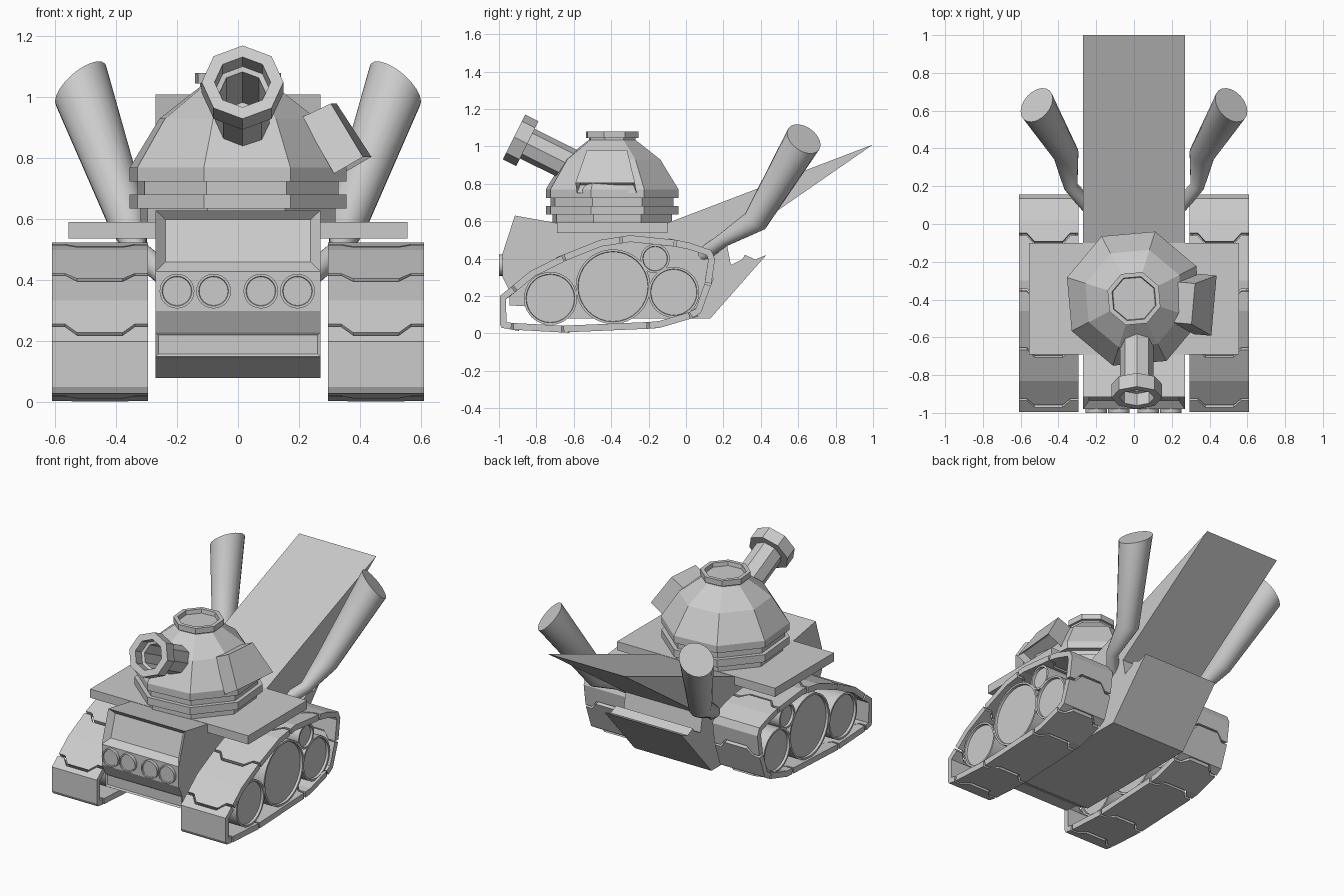
import bpy, bmesh, math
from mathutils import Vector, Matrix

if "Cube" in bpy.data.objects:
    bpy.data.objects.remove(bpy.data.objects["Cube"])

grey = bpy.data.materials.new("plain_grey")
grey.use_nodes = True
COLOUR = (0.6, 0.6, 0.6, 1)
grey.diffuse_color = COLOUR
grey.node_tree.nodes["Principled BSDF"].inputs["Base Color"].default_value = COLOUR


def finish(name, bm, mirror=False, smooth=False, recalc=True):
    if recalc:
        bmesh.ops.recalc_face_normals(bm, faces=bm.faces[:])
    mesh = bpy.data.meshes.new(name)
    bm.to_mesh(mesh)
    bm.free()
    mesh.materials.append(grey)
    ob = bpy.data.objects.new(name, mesh)
    bpy.context.collection.objects.link(ob)
    if smooth:
        bpy.ops.object.select_all(action='DESELECT')
        ob.select_set(True)
        bpy.context.view_layer.objects.active = ob
        bpy.ops.object.shade_smooth_by_angle(angle=math.radians(35))
    if mirror:
        ob.modifiers.new("mirror", 'MIRROR').use_mirror_merge = False
    return ob


def ring(centre, axis, r, n, phase=0.0):
    """Circle of points around an axis, starting at the side nearest +x (or +y)."""
    a = Vector(axis).normalized()
    ref = Vector((0, 1, 0)) if abs(a.x) > 0.9 else Vector((1, 0, 0))
    u = (ref - a * ref.dot(a)).normalized()
    v = a.cross(u)
    angles = [phase + 2 * math.pi * i / n for i in range(n)]
    return [Vector(centre) + r * (math.cos(t) * u + math.sin(t) * v) for t in angles]


def loft(bm, rings):
    """Skin a list of point rings and cap both ends."""
    loops = [[bm.verts.new(p) for p in pts] for pts in rings]
    n = len(loops[0])
    for a, b in zip(loops, loops[1:]):
        for i in range(n):
            j = (i + 1) % n
            bm.faces.new((a[i], a[j], b[j], b[i]))
    bm.faces.new(loops[0])
    bm.faces.new(loops[-1])


def turned(bm, origin, axis, steps, n, phase=0.0):
    """Turned shape from (radius, distance along axis) steps."""
    a = Vector(axis).normalized()
    loft(bm, [ring(Vector(origin) + a * d, a, r, n, phase) for r, d in steps])


def slab(bm, x0, x1, profile):
    """Extrude a (y, z) profile along x."""
    loft(bm, [[Vector((x, y, z)) for y, z in profile] for x in (x0, x1)])


# Hull with swept rear wing, recessed grille and bumper panel
hull = bmesh.new()
slab(hull, -0.27, 0.27, [
    (-0.915, 0.63), (-0.69, 0.59), (-0.1, 0.59), (1.0, 1.01), (0.22, 0.47),
    (0.24, 0.365), (0.3, 0.395), (0.315, 0.42), (0.37, 0.395), (0.43, 0.42),
    (0.13, 0.08), (-0.75, 0.08), (-0.86, 0.145), (-0.945, 0.15),
    (-0.945, 0.23), (-0.98, 0.3), (-0.98, 0.43)])
bmesh.ops.recalc_face_normals(hull, faces=hull.faces[:])
hull.faces.ensure_lookup_table()
for low, high, margin, depth in ((0.43, 0.63, 0.045, 0.035), (0.15, 0.23, 0.013, 0.008)):
    panel = [f for f in hull.faces if f.normal.y < -0.9
             and abs(f.calc_center_median().z - (low + high) / 2) < 0.01]
    bmesh.ops.inset_individual(hull, faces=panel, thickness=margin)
    bmesh.ops.translate(hull, vec=(0, depth, 0), verts=list({v for f in panel for v in f.verts}))
finish("hull", hull)

# Deck plate under the turret
deck = bmesh.new()
slab(deck, -0.555, 0.555, [(-0.69, 0.537), (-0.69, 0.592), (-0.1, 0.592), (-0.1, 0.537)])
finish("deck_plate", deck)

# Headlights
lights = bmesh.new()
for x in (-0.2, -0.08, 0.075, 0.195):
    turned(lights, (x, -0.96, 0.365), (0, -1, 0),
           [(0.057, 0), (0.057, 0.04), (0.049, 0.04), (0.047, 0.034)], 24)
finish("headlights", lights, smooth=True)

# Turret: stepped octagonal rings, dome and hatch
MID = Vector((0, -0.395, 0))
turret = bmesh.new()
turned(turret, MID, (0, 0, 1), [
    (0.335, 0.57), (0.335, 0.635), (0.372, 0.635), (0.372, 0.682), (0.345, 0.682),
    (0.345, 0.725), (0.372, 0.725), (0.372, 0.77), (0.27, 0.93), (0.13, 1.035),
    (0.13, 1.045), (0.147, 1.045), (0.147, 1.08), (0.122, 1.08), (0.118, 1.055)],
    8, math.radians(27.5))
finish("turret", turret)

# Gun barrel with flared muzzle and open bore
gun = bmesh.new()
turned(gun, (0.015, -0.92, 1.05), (0, 0.895, -0.445), [
    (0.088, 0.52), (0.088, 0.08), (0.134, 0.08), (0.134, 0), (0.092, 0),
    (0.092, 0.07), (0.075, 0.075), (0.075, 0.3)], 8)
finish("gun_barrel", gun)

# Turret window box with a sunken pane
window = bmesh.new()
loft(window, [[Vector((u, s * w, z)) for u, w, z, s in (
    (lo[0], 0.16, lo[1], -1), (lo[0], 0.16, lo[1], 1),
    (hi[0], 0.108, hi[1], 1), (hi[0], 0.108, hi[1], -1))]
    for lo, hi in (((0.33, 0.75), (0.22, 0.935)), ((0.425, 0.805), (0.315, 0.98)))])
bmesh.ops.recalc_face_normals(window, faces=window.faces[:])
pane = [max(window.faces, key=lambda f: f.calc_center_median().x)]
bmesh.ops.inset_individual(window, faces=pane, thickness=0.024)
bmesh.ops.translate(window, vec=pane[0].normal * -0.04, verts=pane[0].verts[:])
bmesh.ops.transform(window, verts=window.verts[:],
                    matrix=Matrix.Translation(MID) @ Matrix.Rotation(math.radians(-5), 4, 'Z'))
finish("turret_window", window)

# Exhaust pipes: bent, widening, with slanted mouths
path = [((0.24, 0.09, 0.42), 0.038), ((0.335, 0.2, 0.5), 0.038),
        ((0.36, 0.37, 0.6), 0.068), ((0.515, 0.63, 1.04), 0.1)]
pts = [Vector(p) for p, r in path]
rings = []
for i, (p, r) in enumerate(path):
    axis = pts[min(i + 1, 3)] - pts[max(i - 1, 0)]
    rings.append(ring(p, axis, r, 20))
cone_axis = (pts[3] - pts[2]).normalized()
cut = Vector((0.6, 0.45, 0.66))
rings[3] = [p + cone_axis * ((pts[3] - p).dot(cut) / cone_axis.dot(cut)) for p in rings[3]]
pipe = bmesh.new()
loft(pipe, rings)
finish("exhaust_pipes", pipe, mirror=True, smooth=True)

# Wheels with dished faces on both sides
wheels = bmesh.new()
for y, z, r in ((-0.725, 0.187, 0.142), (-0.39, 0.25, 0.2),
                (-0.065, 0.22, 0.136), (-0.165, 0.4, 0.078)):
    turned(wheels, (0.31, y, z), (1, 0, 0), [
        (r - 0.014, 0.015), (r - 0.012, 0), (r, 0), (r, 0.285),
        (r - 0.012, 0.285), (r - 0.014, 0.27)], 32)
finish("wheels", wheels, mirror=True, smooth=True)

# Track plates: each runs between two interlocking seams
seams = [
    [(-0.93, 0.02), (-0.985, 0.03), (-0.995, 0.05), (-0.995, 0.2)],
    [(-0.93, 0.253), (-0.83, 0.335)],
    [(-0.66, 0.42), (-0.46, 0.5)],
    [(-0.35, 0.517), (-0.3, 0.525)],
    [(-0.055, 0.5), (0.02, 0.485), (0.135, 0.445), (0.155, 0.4)],
    [(0.135, 0.26), (0.08, 0.11)],
    [(0.03, 0.08), (-0.14, 0.03)],
    [(-0.2, 0.025)],
    [(-0.66, 0.005)]]
columns = [(0.295, 0), (0.338, 0), (0.378, 1), (0.527, 1), (0.567, 0), (0.61, 0)]
STEP, GAP = 0.045, 0.007
tracks = bmesh.new()
for i, start in enumerate(seams):
    line = [Vector((0, y, z)) for y, z in start + seams[(i + 1) % len(seams)][:1]]
    d0 = (line[1] - line[0]).normalized()
    d1 = (line[-1] - line[-2]).normalized()
    grid = []
    for x, k in columns:
        col = [p.copy() for p in line]
        col[0] += d0 * (GAP - STEP * k)
        col[-1] -= d1 * (GAP + STEP * k)
        grid.append([tracks.verts.new(p + Vector((x, 0, 0))) for p in col])
    for a, b in zip(grid, grid[1:]):
        for j in range(len(line) - 1):
            tracks.faces.new((a[j], b[j], b[j + 1], a[j + 1]))
track = finish("track_plates", tracks, recalc=False)
thick = track.modifiers.new("thickness", 'SOLIDIFY')
thick.thickness = 0.036
thick.offset = -1
track.modifiers.new("mirror", 'MIRROR').use_mirror_merge = False
